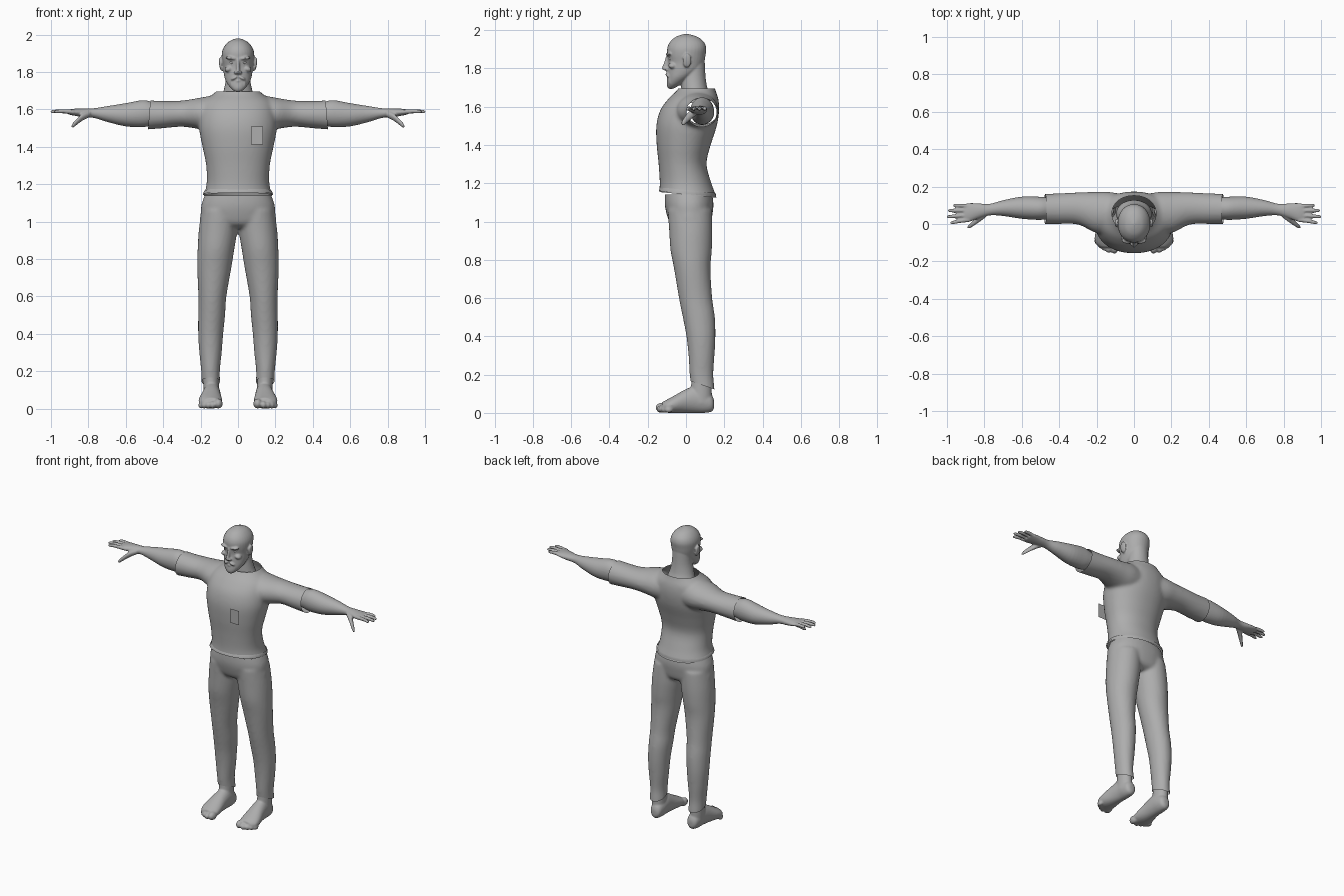
import bpy, bmesh, math
from mathutils import Vector, Matrix

grey = bpy.data.materials.new("grey")
grey.diffuse_color = (0.42, 0.42, 0.42, 1)


def spline(rings, sub):
    """Catmull-Rom subdivision of a list of ring tuples."""
    out = []
    for i in range(len(rings) - 1):
        a, b = rings[max(i - 1, 0)], rings[i]
        c, d = rings[i + 1], rings[min(i + 2, len(rings) - 1)]
        for k in range(sub):
            t = k / sub
            row = [0.5 * (2 * q + (r - p) * t + (2 * p - 5 * q + 4 * r - s) * t * t
                          + (3 * q - p - 3 * r + s) * t ** 3)
                   for p, q, r, s in zip(a, b, c, d)]
            out.append(row)
    return out + [list(rings[-1])]


def loft(bm, axis, rings, n=32, sub=4, power=2.0):
    """Closed loft; ring = (position on axis, centre 1, centre 2, radius 1, radius 2)."""
    prev = first = None
    for p, c1, c2, r1, r2 in spline(rings, sub):
        row = []
        for i in range(n):
            a = 2 * math.pi * i / n
            ca, sa = math.cos(a), math.sin(a)
            u = c1 + max(r1, 0.002) * math.copysign(abs(ca) ** (2 / power), ca)
            v = c2 + max(r2, 0.002) * math.copysign(abs(sa) ** (2 / power), sa)
            co = {"x": (p, u, v), "y": (u, p, v), "z": (u, v, p)}[axis]
            row.append(bm.verts.new(co))
        if prev:
            for i in range(n):
                j = (i + 1) % n
                bm.faces.new((prev[i], prev[j], row[j], row[i]))
        else:
            first = row
        prev = row
    bm.faces.new(first)
    bm.faces.new(prev)


def blob(bm, centre, radii, tilt=0):
    m = Matrix.Translation(centre) @ Matrix.Rotation(tilt, 4, "Y") @ Matrix.Diagonal((*radii, 1))
    bmesh.ops.create_icosphere(bm, subdivisions=3, radius=1, matrix=m)


def mirror_x(bm):
    new = bmesh.ops.duplicate(bm, geom=bm.verts[:] + bm.edges[:] + bm.faces[:])["geom"]
    for e in new:
        if isinstance(e, bmesh.types.BMVert):
            e.co.x = -e.co.x


def finish(name, bm, voxel, smooth, cuts=()):
    """Fuse the pieces into one skin, then trim the openings."""
    bmesh.ops.recalc_face_normals(bm, faces=bm.faces[:])
    me = bpy.data.meshes.new(name)
    bm.to_mesh(me)
    bm.free()
    ob = bpy.data.objects.new(name, me)
    bpy.context.collection.objects.link(ob)
    rem = ob.modifiers.new("fuse", "REMESH")
    rem.mode, rem.voxel_size = "VOXEL", voxel
    sm = ob.modifiers.new("soften", "SMOOTH")
    sm.factor, sm.iterations = 0.5, smooth
    bpy.context.view_layer.update()
    dg = bpy.context.evaluated_depsgraph_get()
    skin = bpy.data.meshes.new_from_object(ob.evaluated_get(dg))
    ob.modifiers.clear()
    ob.data = skin
    bm = bmesh.new()
    bm.from_mesh(skin)
    for co, no in cuts:
        bmesh.ops.bisect_plane(bm, geom=bm.verts[:] + bm.edges[:] + bm.faces[:],
                               plane_co=co, plane_no=Vector(no).normalized(), clear_outer=True)
    for f in bm.faces:
        f.smooth = True
        f.material_index = 0
    bm.to_mesh(skin)
    bm.free()
    skin.materials.clear()
    skin.materials.append(grey)
    return ob


# Shirt: sleeves, mirrored, plus torso; open at collar, hem and cuffs
bm = bmesh.new()
loft(bm, "x", [(0.06, 0.06, 1.58, 0.10, 0.095), (0.14, 0.06, 1.578, 0.112, 0.095),
               (0.21, 0.063, 1.578, 0.108, 0.083), (0.30, 0.083, 1.577, 0.086, 0.07),
               (0.40, 0.082, 1.572, 0.082, 0.073), (0.51, 0.08, 1.57, 0.08, 0.08)])
mirror_x(bm)
loft(bm, "z", [(1.08, 0, 0.013, 0.194, 0.155), (1.13, 0, 0.008, 0.186, 0.15),
               (1.20, 0, -0.002, 0.168, 0.135), (1.30, 0, -0.018, 0.17, 0.125),
               (1.40, 0, -0.012, 0.19, 0.141), (1.50, 0, 0.003, 0.208, 0.158),
               (1.58, 0, 0.019, 0.203, 0.154), (1.64, 0, 0.038, 0.185, 0.131),
               (1.68, 0, 0.052, 0.135, 0.104), (1.71, 0, 0.058, 0.105, 0.09),
               (1.75, 0, 0.06, 0.095, 0.085)], n=48, power=2.15)
finish("shirt", bm, 0.01, 6,
       [((0, 0, 1.695), (0, 0, 1)), ((0, 0, 1.14), (0, -0.1, -1)),
        ((0.475, 0, 1.57), (1, 0, 0.08)), ((-0.475, 0, 1.57), (-1, 0, 0.08))])

# Shirt hem band
bm = bmesh.new()
loft(bm, "z", [(1.09, 0, 0.008, 0.19, 0.142), (1.13, 0, 0.007, 0.187, 0.15),
               (1.155, 0, 0.004, 0.186, 0.149), (1.19, 0, 0.0, 0.165, 0.13)], n=48, power=2.15)
finish("shirt_hem", bm, 0.01, 2,
       [((0, 0, 1.165), (0, 0.1, 1)), ((0, 0, 1.145), (0, -0.1, -1))])

# Trousers: two legs fused with the hips
bm = bmesh.new()
loft(bm, "z", [(0.08, 0.145, 0.09, 0.05, 0.06), (0.13, 0.145, 0.088, 0.05, 0.061),
               (0.20, 0.147, 0.081, 0.05, 0.062), (0.30, 0.147, 0.081, 0.06, 0.068),
               (0.40, 0.146, 0.078, 0.067, 0.076), (0.50, 0.141, 0.067, 0.072, 0.084),
               (0.60, 0.137, 0.05, 0.075, 0.087), (0.75, 0.127, 0.033, 0.091, 0.095),
               (0.85, 0.118, 0.027, 0.098, 0.108), (0.95, 0.107, 0.025, 0.103, 0.113),
               (1.06, 0.096, 0.02, 0.10, 0.115)])
mirror_x(bm)
loft(bm, "z", [(0.965, 0, 0.024, 0.12, 0.07), (0.99, 0, 0.022, 0.198, 0.105),
               (1.05, 0, 0.018, 0.199, 0.122), (1.10, 0, 0.016, 0.193, 0.127),
               (1.17, 0, 0.012, 0.165, 0.12)], n=48, power=2.2)
finish("trousers", bm, 0.01, 5,
       [((0, 0, 1.14), (0, 0, 1)), ((0, 0.085, 0.145), (0, -0.35, -1))])

# Bare feet with toes and ankles
for side, label in ((1, "left"), (-1, "right")):
    bm = bmesh.new()
    loft(bm, "y", [(0.147, 0.138, 0.045, 0.015, 0.02), (0.135, 0.138, 0.05, 0.034, 0.043),
                   (0.10, 0.139, 0.06, 0.043, 0.06), (0.05, 0.14, 0.07, 0.047, 0.07),
                   (0.0, 0.143, 0.062, 0.052, 0.062), (-0.06, 0.147, 0.045, 0.062, 0.046),
                   (-0.10, 0.146, 0.035, 0.061, 0.034), (-0.125, 0.137, 0.03, 0.045, 0.026)])
    loft(bm, "z", [(0.05, 0.142, 0.075, 0.043, 0.06), (0.12, 0.144, 0.08, 0.042, 0.055),
                   (0.25, 0.147, 0.082, 0.04, 0.05)])
    for x, y, r in ((0.105, -0.125, 0.027), (0.136, -0.13, 0.02), (0.159, -0.12, 0.019),
                    (0.18, -0.107, 0.018), (0.197, -0.09, 0.017)):
        blob(bm, (x, y, r), (r * 0.85, r * 1.25, r))
    for v in bm.verts:
        v.co.x *= side
    finish(label + "_foot", bm, 0.006, 3)

# Forearms and hands
for side, label in ((1, "left"), (-1, "right")):
    bm = bmesh.new()
    loft(bm, "x", [(0.42, 0.085, 1.575, 0.055, 0.055), (0.46, 0.084, 1.577, 0.058, 0.063),
                   (0.51, 0.084, 1.577, 0.062, 0.072), (0.60, 0.087, 1.571, 0.059, 0.062),
                   (0.70, 0.085, 1.575, 0.042, 0.042), (0.77, 0.077, 1.58, 0.031, 0.026),
                   (0.83, 0.07, 1.582, 0.04, 0.023), (0.88, 0.062, 1.585, 0.05, 0.018),
                   (0.91, 0.058, 1.586, 0.048, 0.012)])
    # fingers: knuckle y, tip y, tip x
    for y0, y1, tip in ((0.095, 0.1, 0.965), (0.072, 0.072, 0.993),
                        (0.046, 0.039, 1.0), (0.022, 0.008, 0.98)):
        mid = (0.89 + tip) / 2
        loft(bm, "x", [(0.88, y0, 1.586, 0.011, 0.012), (mid, (y0 + y1) / 2, 1.59, 0.0105, 0.011),
                       (tip - 0.01, y1, 1.588, 0.009, 0.009), (tip + 0.002, y1, 1.586, 0.005, 0.005)],
             n=14, sub=3)
    # thumb
    loft(bm, "x", [(0.79, 0.055, 1.577, 0.018, 0.016), (0.83, 0.028, 1.56, 0.02, 0.02),
                   (0.86, 0.003, 1.535, 0.015, 0.017), (0.882, -0.014, 1.515, 0.011, 0.013),
                   (0.89, -0.018, 1.509, 0.004, 0.005)], n=14, sub=3)
    for v in bm.verts:
        v.co.x *= side
    finish(label + "_arm", bm, 0.005, 2, [((0.445 * side, 0, 0), (-side, 0, 0))])

# Head, built from mirrored facial masses, skull and neck
bm = bmesh.new()
blob(bm, (0.092, 0.005, 1.842), (0.009, 0.024, 0.038), 0.12)       # ear
blob(bm, (0.034, -0.088, 1.873), (0.033, 0.018, 0.009), -0.12)     # brow
blob(bm, (0.05, -0.07, 1.815), (0.022, 0.022, 0.016), 0.3)         # cheekbone
blob(bm, (0.012, -0.105, 1.796), (0.009, 0.012, 0.008))            # nostril
blob(bm, (0.02, -0.094, 1.768), (0.022, 0.014, 0.008), 0.45)       # moustache
blob(bm, (0.034, -0.075, 1.74), (0.01, 0.018, 0.03))               # beard side
mirror_x(bm)
loft(bm, "z", [(1.693, 0, -0.078, 0.012, 0.01), (1.705, 0, -0.072, 0.03, 0.026),
               (1.725, 0, -0.056, 0.049, 0.044), (1.755, 0, -0.033, 0.067, 0.064),
               (1.79, 0, -0.01, 0.076, 0.086), (1.83, 0, 0.001, 0.08, 0.094),
               (1.87, 0, 0.002, 0.086, 0.1), (1.905, 0, 0.004, 0.086, 0.102),
               (1.935, 0, 0.005, 0.074, 0.091), (1.96, 0, 0.004, 0.052, 0.065),
               (1.973, 0, 0.002, 0.028, 0.036), (1.98, 0, 0.001, 0.006, 0.008)], power=2.1)
loft(bm, "z", [(1.58, 0, 0.055, 0.10, 0.075), (1.65, 0, 0.052, 0.092, 0.075),
               (1.70, 0, 0.043, 0.077, 0.068), (1.76, 0, 0.04, 0.065, 0.062),
               (1.84, 0, 0.045, 0.06, 0.053)])
loft(bm, "z", [(1.788, 0, -0.095, 0.008, 0.012), (1.798, 0, -0.108, 0.011, 0.018),
               (1.83, 0, -0.098, 0.009, 0.018), (1.872, 0, -0.09, 0.008, 0.012)], n=16)  # nose
blob(bm, (0, -0.09, 1.752), (0.016, 0.013, 0.006))                 # lower lip
blob(bm, (0, -0.083, 1.718), (0.026, 0.018, 0.026))                # chin beard
finish("head", bm, 0.005, 3, [((0, 0, 1.62), (0, 0, -1))])

# Eyes
for side, label in ((1, "left"), (-1, "right")):
    bm = bmesh.new()
    blob(bm, (0.032 * side, -0.078, 1.85), (0.014, 0.013, 0.009))
    finish(label + "_eye", bm, 0.003, 1)

# Flat badge plate floating in front of the chest
bm = bmesh.new()
bm.faces.new([bm.verts.new(c) for c in ((0.07, -0.183, 1.412), (0.134, -0.183, 1.412),
                                        (0.134, -0.183, 1.508), (0.07, -0.183, 1.508))])
me = bpy.data.meshes.new("badge")
bm.to_mesh(me)
bm.free()
me.materials.append(grey)
bpy.context.collection.objects.link(bpy.data.objects.new("badge", me))
